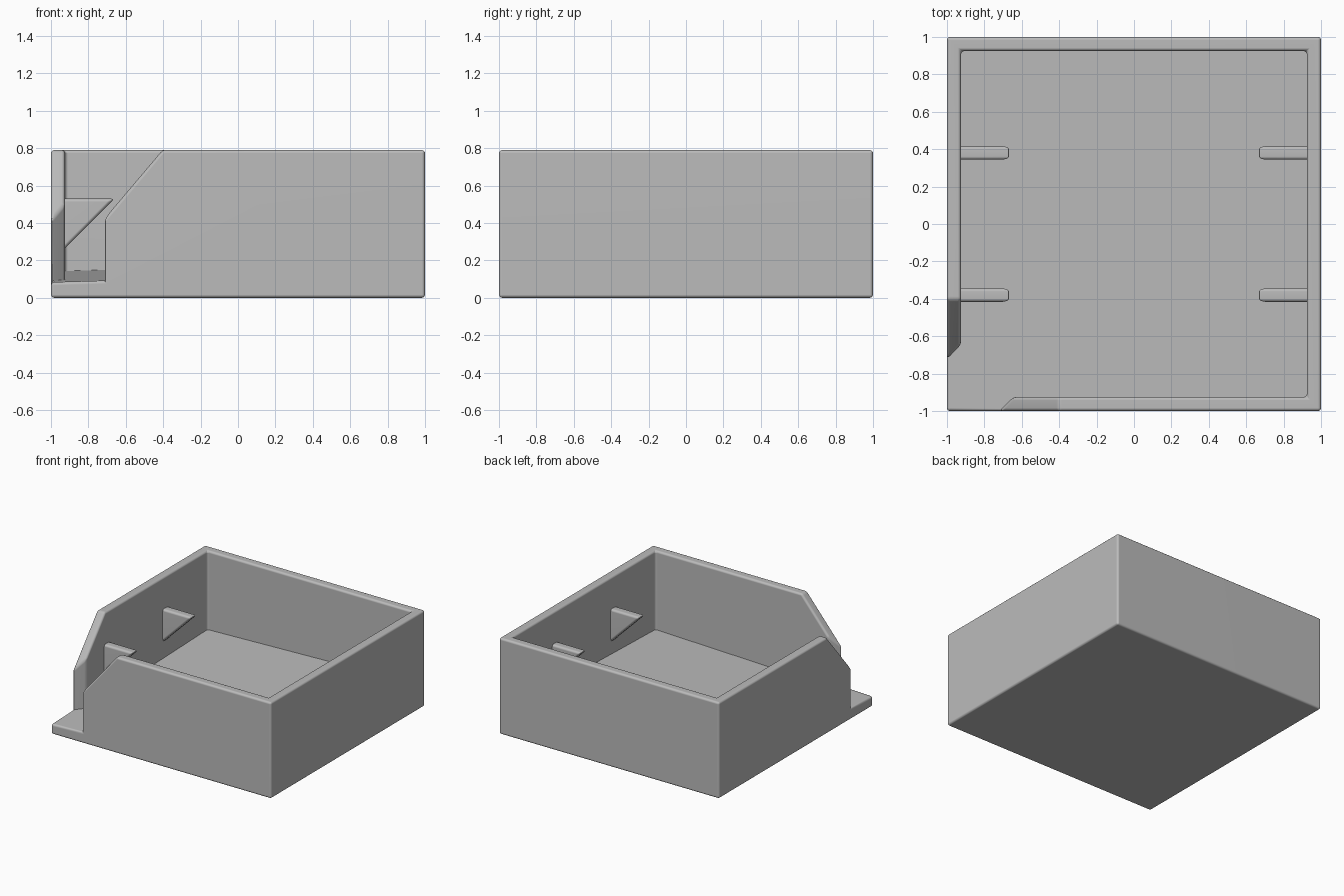
import bpy, bmesh, math
from mathutils import Vector

cube = bpy.data.objects.get("Cube")
if cube:
    bpy.data.objects.remove(cube, do_unlink=True)

HEIGHT, INNER, ROUND = 0.79, 0.925, 0.017
FLOOR_POINT = Vector((-1, -1, 0.083))
FLOOR_NORMAL = Vector((-0.03, -0.03, 1)).normalized()

grey = bpy.data.materials.new("plain grey")
grey.use_nodes = True
grey.diffuse_color = (0.5, 0.5, 0.5, 1)
grey.node_tree.nodes["Principled BSDF"].inputs["Base Color"].default_value = (0.5, 0.5, 0.5, 1)


def prism(name, points, offset):
    """Solid made by sweeping a flat outline along an offset."""
    bm = bmesh.new()
    face = bm.faces.new([bm.verts.new(p) for p in points])
    swept = bmesh.ops.extrude_face_region(bm, geom=[face])
    verts = [g for g in swept["geom"] if isinstance(g, bmesh.types.BMVert)]
    bmesh.ops.translate(bm, verts=verts, vec=offset)
    bmesh.ops.recalc_face_normals(bm, faces=bm.faces[:])
    mesh = bpy.data.meshes.new(name)
    bm.to_mesh(mesh)
    bm.free()
    obj = bpy.data.objects.new(name, mesh)
    bpy.context.collection.objects.link(obj)
    return obj


def block(name, half, low, high):
    outline = [(-half, -half, low), (half, -half, low), (half, half, low), (-half, half, low)]
    return prism(name, outline, (0, 0, high - low))


def combine(target, tool, operation):
    """Apply a boolean and discard the tool."""
    mod = target.modifiers.new("cut", "BOOLEAN")
    mod.operation, mod.object, mod.solver = operation, tool, "EXACT"
    bpy.context.view_layer.update()
    graph = bpy.context.evaluated_depsgraph_get()
    mesh = bpy.data.meshes.new_from_object(target.evaluated_get(graph))
    target.modifiers.clear()
    target.data = mesh
    bpy.data.objects.remove(tool, do_unlink=True)


def round_edges(obj, choose):
    bm = bmesh.new()
    bm.from_mesh(obj.data)
    bmesh.ops.remove_doubles(bm, verts=bm.verts[:], dist=0.0001)
    bmesh.ops.dissolve_limit(bm, angle_limit=0.01, verts=bm.verts[:], edges=bm.edges[:])
    edges = [e for e in bm.edges if e.is_manifold and choose(e)]
    bmesh.ops.bevel(bm, geom=edges, offset=ROUND, offset_type="OFFSET", segments=3,
                    profile=0.5, affect="EDGES", clamp_overlap=True)
    bm.to_mesh(obj.data)
    bm.free()


def finish(obj):
    obj.data.materials.clear()
    obj.data.materials.append(grey)
    bpy.ops.object.select_all(action="DESELECT")
    obj.select_set(True)
    bpy.context.view_layer.objects.active = obj
    bpy.ops.object.shade_smooth_by_angle(angle=math.radians(40))
    mod = obj.modifiers.new("flat panels", "WEIGHTED_NORMAL")
    mod.keep_sharp = True


# Hollow: cavity, diagonal corner gap and the two sloping wall ends
hollow = block("hollow", INNER, -0.5, 1.04)
gap = prism("gap", [(-0.92, -1.2, -0.6), (-0.55, -0.83, -0.6), (-0.83, -0.55, -0.6),
                    (-1.2, -0.92, -0.6)], (0, 0, 1.8))
combine(hollow, gap, "UNION")
slope = [(-1.0, 0.085), (-0.2, 1.03), (-1.0, 1.03)]
for swap in (False, True):
    outline = [(-1.2, a, z) if swap else (a, -1.2, z) for a, z in slope]
    tool = prism("slope", outline, (0.3, 0, 0) if swap else (0, 0.3, 0))
    combine(hollow, tool, "UNION")

# Trim the hollow to the floor, which drains to the open corner
bm = bmesh.new()
bm.from_mesh(hollow.data)
cut = bmesh.ops.bisect_plane(bm, geom=bm.verts[:] + bm.edges[:] + bm.faces[:], dist=0.00001,
                             plane_co=FLOOR_POINT, plane_no=FLOOR_NORMAL, clear_inner=True)
rim = [e for e in bm.edges if e.is_boundary]
bmesh.ops.holes_fill(bm, edges=rim, sides=0)
bmesh.ops.recalc_face_normals(bm, faces=bm.faces[:])
bm.to_mesh(hollow.data)
bm.free()

# Tray with rounded outer edges and upright inner corners
tray = block("tray", 1, 0, HEIGHT)
combine(tray, hollow, "DIFFERENCE")


def tray_edge(edge):
    if edge.calc_face_angle(0) < 0.3:
        return False
    a, b = (v.co for v in edge.verts)
    upright = abs((a - b).normalized().z) > 0.99
    return edge.is_convex or upright


round_edges(tray, tray_edge)
finish(tray)

# Four triangular support brackets on the side walls
for side, side_name in ((1, "left"), (-1, "right")):
    for y, end_name in ((-0.38, "front"), (0.38, "back")):
        outline = [(side * x, y - 0.036, z) for x, z in ((0.96, 0.23), (0.96, 0.53), (0.66, 0.53))]
        bracket = prism(f"{end_name}_{side_name}_bracket", outline, (0, 0.072, 0))
        round_edges(bracket, lambda e: True)
        finish(bracket)
